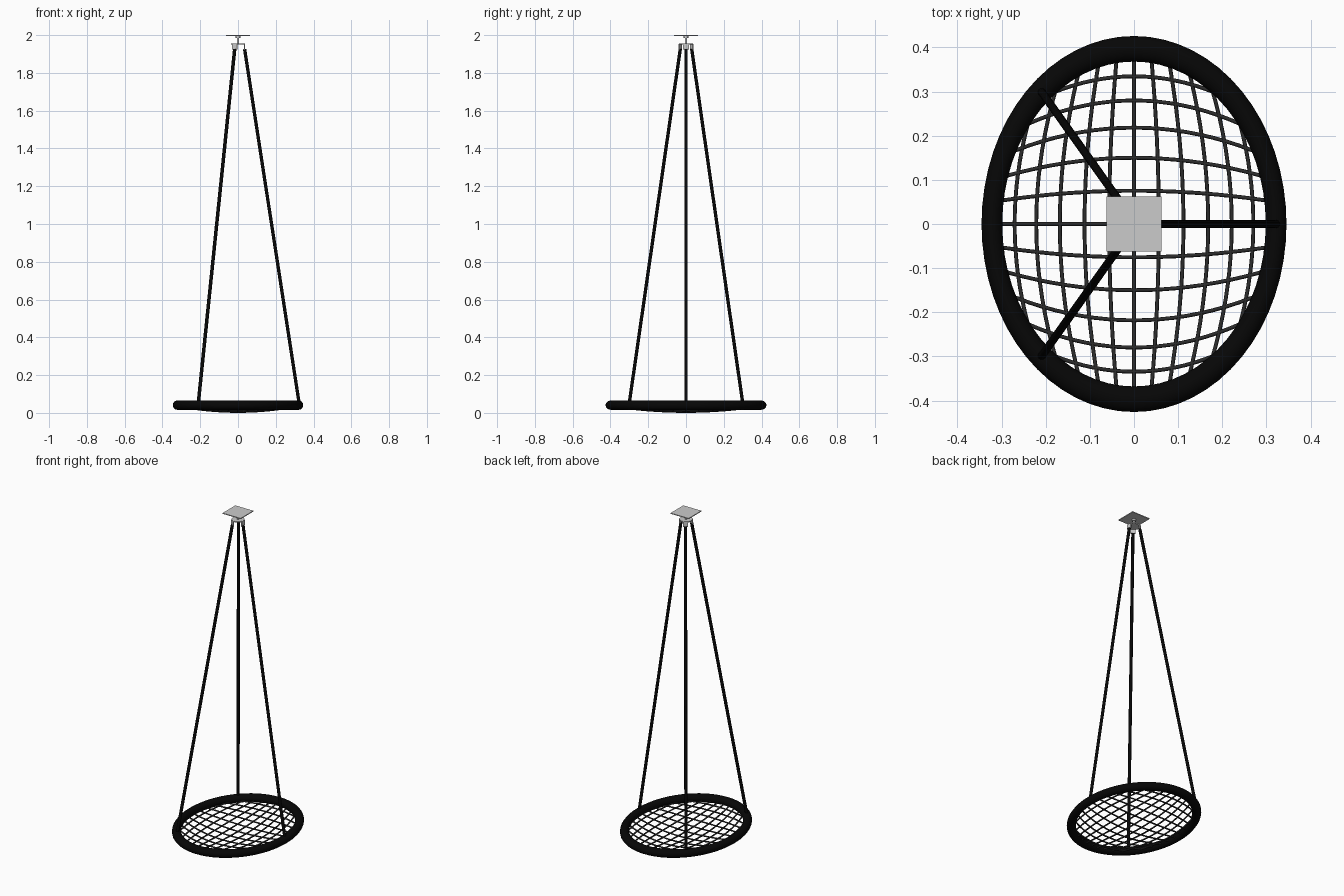
import bpy, math

if "Cube" in bpy.data.objects:
    bpy.data.objects.remove(bpy.data.objects["Cube"])

A, B = 0.322, 0.397      # ring centreline half-axes
RING_Z, TUBE = 0.041, 0.0235


def material(name, v):
    m = bpy.data.materials.new(name)
    m.diffuse_color = (v, v, v, 1)
    m.use_nodes = True
    m.node_tree.nodes["Principled BSDF"].inputs["Base Color"].default_value = m.diffuse_color
    return m


black = material("black", 0.002)
net_grey = material("net_dark_grey", 0.025)


def smooth(ob, angle=40):
    bpy.ops.object.select_all(action='DESELECT')
    ob.select_set(True)
    bpy.context.view_layer.objects.active = ob
    bpy.ops.object.shade_smooth_by_angle(angle=math.radians(angle))


def tubes(name, paths, radius, mat, res=2):
    """Round strands along point lists, turned into one mesh."""
    cu = bpy.data.curves.new(name, 'CURVE')
    cu.dimensions = '3D'
    cu.bevel_depth, cu.bevel_resolution = radius, res
    cu.use_fill_caps = True
    for pts in paths:
        s = cu.splines.new('POLY')
        s.points.add(len(pts) - 1)
        for p, co in zip(s.points, pts):
            p.co = (*co, 1)
    ob = bpy.data.objects.new(name, cu)
    bpy.context.collection.objects.link(ob)
    bpy.ops.object.select_all(action='DESELECT')
    ob.select_set(True)
    bpy.context.view_layer.objects.active = ob
    bpy.ops.object.convert(target='MESH')
    ob = bpy.context.object
    ob.data.materials.clear()
    ob.data.materials.append(mat)
    smooth(ob, 60)
    return ob


# Seat ring: torus stretched into an oval
bpy.ops.mesh.primitive_torus_add(major_radius=A, minor_radius=TUBE, major_segments=64,
                                 minor_segments=16, location=(0, 0, RING_Z))
ring = bpy.context.object
ring.name = "seat_ring"
ring.scale = (1, B / A, 1.05)
ring.data.materials.append(black)
smooth(ring, 60)


# Sagging net: two families of strands bowed towards the middle
def strand(c, n=20):
    """Strand in unit-disc coordinates crossing the axis at offset c."""
    bow = lambda t: c * (1 - 0.34 * t * t)
    lo, hi = 0.0, 1.0
    for _ in range(30):
        t = (lo + hi) / 2
        if t * t + bow(t) ** 2 < 1:
            lo = t
        else:
            hi = t
    return [(t, bow(t)) for t in (lo * (2 * i / n - 1) for i in range(n + 1))]


def place(u, v):
    return (A * u, B * v, 0.0355 - 0.031 * (1 - u * u - v * v))


across = [0.19, 0.378, 0.55, 0.705, 0.843]
along = [0.175, 0.348, 0.522, 0.688, 0.84]
both = lambda offsets: [0] + offsets + [-c for c in offsets]
paths = [[place(t, s) for t, s in strand(c)] for c in both(across)]
paths += [[place(s, t) for t, s in strand(c)] for c in both(along)]
tubes("seat_net", paths, 0.0044, net_grey)

# Three hanging ropes
for i, (deg_low, deg_top) in enumerate([(0, 0), (130.5, 120), (-130.5, -120)]):
    l, t = math.radians(deg_low), math.radians(deg_top)
    low = (1.01 * A * math.cos(l), B * math.sin(l), RING_Z)
    top = (0.035 * math.cos(t), 0.035 * math.sin(t), 1.926)
    tubes(f"rope_{i + 1}", [[low, top]], 0.0092, black, 3)


# Swivel hanger
def box(name, size, loc, rot=0):
    bpy.ops.mesh.primitive_cube_add(size=1, location=loc, rotation=(0, 0, rot))
    ob = bpy.context.object
    ob.name = name
    ob.scale = size
    return ob


def cylinder(name, r, z0, z1, sides=24):
    bpy.ops.mesh.primitive_cylinder_add(vertices=sides, radius=r, depth=z1 - z0,
                                        location=(0, 0, (z0 + z1) / 2))
    ob = bpy.context.object
    ob.name = name
    smooth(ob)
    return ob


box("ceiling_plate", (0.125, 0.125, 0.005), (0, 0, 1.9975))
cylinder("swivel_collar", 0.012, 1.985, 1.996)
cylinder("swivel_stem", 0.006, 1.95, 1.99, 16)
cylinder("hanger_disc", 0.036, 1.949, 1.955)
for i in range(3):
    a = i * math.tau / 3
    box(f"hanger_tab_{i + 1}", (0.006, 0.03, 0.03),
        (0.035 * math.cos(a), 0.035 * math.sin(a), 1.939), a)
